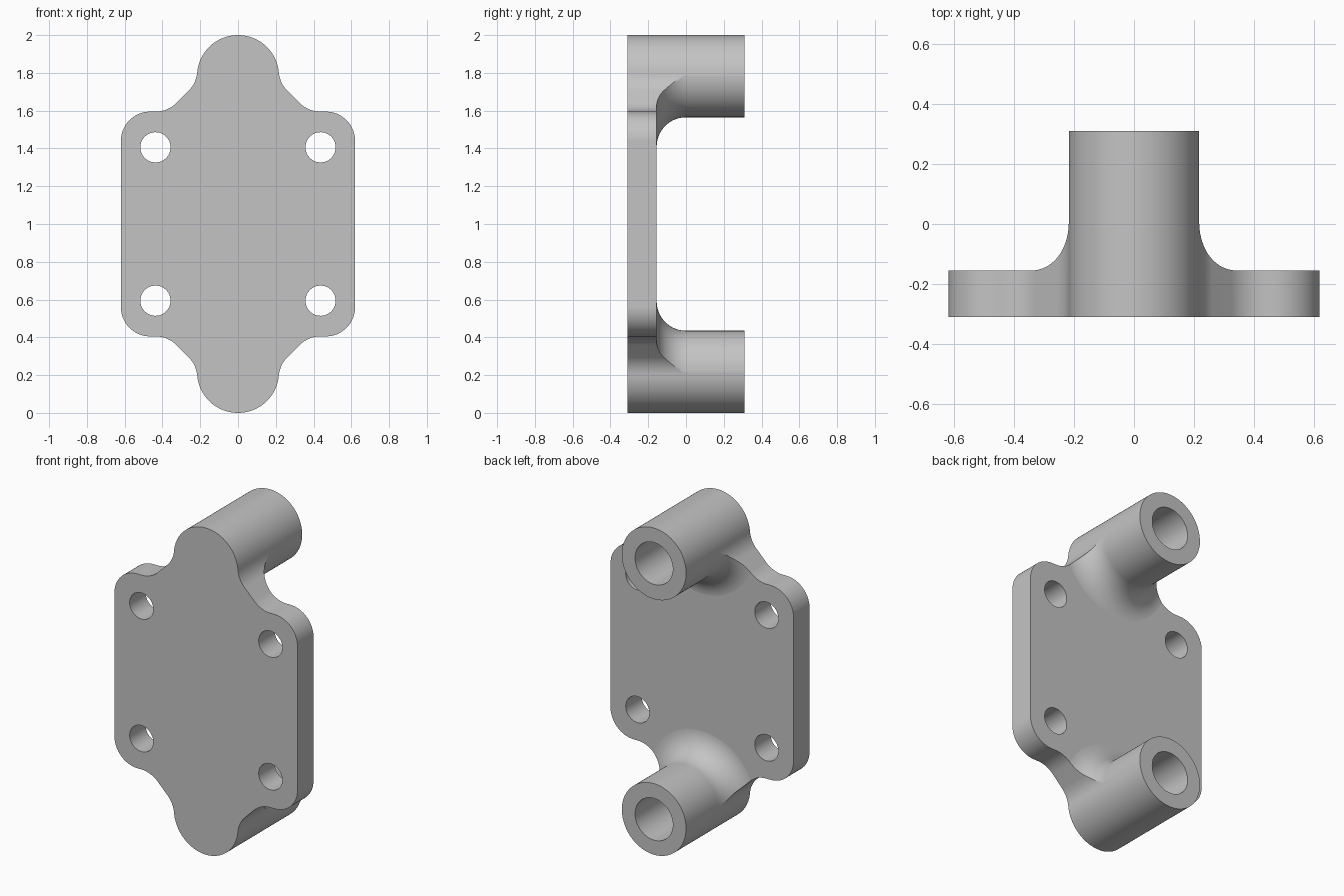
import bpy, bmesh
from math import sin, cos, radians, tau

cube = bpy.data.objects.get("Cube")
if cube:
    bpy.data.objects.remove(cube, do_unlink=True)

R, FILLET, BOSS_Z = 0.217, 0.155, 1.783       # boss radius, blend radius, upper boss height
FRONT, PLATE_BACK, BACK = -0.31, -0.155, 0.31
HALF_W, PLATE_TOP = 0.62, 1.595

grey = bpy.data.materials.new("plain_grey")
grey.use_nodes = True
grey.diffuse_color = (0.55, 0.55, 0.55, 1)
grey.node_tree.nodes["Principled BSDF"].inputs["Base Color"].default_value = (0.55, 0.55, 0.55, 1)


def arc(cx, cz, r, a0, a1, n):
    angles = [radians(a0 + (a1 - a0) * i / n) for i in range(n + 1)]
    return [(cx + r * cos(a), cz + r * sin(a)) for a in angles]


def finish(bm, name):
    bmesh.ops.recalc_face_normals(bm, faces=bm.faces)
    mesh = bpy.data.meshes.new(name)
    bm.to_mesh(mesh)
    bm.free()
    mesh.materials.append(grey)
    obj = bpy.data.objects.new(name, mesh)
    bpy.context.collection.objects.link(obj)
    return obj


def prism(name, points, y0, y1):
    bm = bmesh.new()
    a = [bm.verts.new((x, y0, z)) for x, z in points]
    b = [bm.verts.new((x, y1, z)) for x, z in points]
    bm.faces.new(a)
    bm.faces.new(b)
    for i in range(len(a)):
        bm.faces.new((a[i - 1], a[i], b[i], b[i - 1]))
    return finish(bm, name)


def circle(cx, cz, r, n):
    return arc(cx, cz, r, 0, 360, n)[:-1]


def lathe(name, profile, cz, n=96):
    bm = bmesh.new()
    rings = [[bm.verts.new((r * cos(tau * i / n), y, cz + r * sin(tau * i / n)))
              for i in range(n)] for r, y in profile]
    for p, q in zip(rings, rings[1:]):
        for i in range(n):
            bm.faces.new((p[i - 1], p[i], q[i], q[i - 1]))
    bm.faces.new(rings[0])
    bm.faces.new(rings[-1])
    return finish(bm, name)


def combine(target, other, operation):
    mod = target.modifiers.new(operation.lower(), 'BOOLEAN')
    mod.operation, mod.solver, mod.object = operation, 'EXACT', other
    bpy.context.view_layer.objects.active = target
    bpy.ops.object.modifier_apply(modifier=mod.name)
    bpy.data.objects.remove(other, do_unlink=True)


# Plate outline: one quarter, then mirrored
lean = radians(5)
quarter = arc(0, BOSS_Z, R, 90, 5, 24)
quarter += arc((R + FILLET) * cos(lean), BOSS_Z + (R + FILLET) * sin(lean), FILLET, 185, 225, 8)[1:]
quarter += arc(0.436, PLATE_TOP + FILLET, FILLET, 225, 270, 8)
quarter += arc(HALF_W - FILLET, PLATE_TOP - FILLET, FILLET, 90, 0, 16)
half = quarter + [(x, 2 - z) for x, z in reversed(quarter)]
outline = half + [(-x, z) for x, z in half[-2:0:-1]]

# Oversized slab, joined with the two flared bosses
bracket = prism("mounting_bracket", [(-1, -1), (1, -1), (1, 3), (-1, 3)], -0.4, PLATE_BACK)
flare = arc(R + FILLET, 0, FILLET, 270, 180, 16)
profile = [(R + FILLET, -0.25), (R + FILLET, PLATE_BACK - 0.0005)]
profile += [(r + 0.001, y) for r, y in flare[1:]] + [(R + 0.001, BACK)]
for z in (BOSS_Z, 2 - BOSS_Z):
    combine(bracket, lathe("boss", profile, z), 'UNION')

# Trim everything to the outline
combine(bracket, prism("outline_trim", outline, FRONT, 0.4), 'INTERSECT')

# Blind bores in the bosses and four bolt holes through the plate
for z in (BOSS_Z, 2 - BOSS_Z):
    combine(bracket, prism("bore", circle(0, z, 0.128, 64), PLATE_BACK, 0.5), 'DIFFERENCE')
for sx in (-1, 1):
    for sz in (-1, 1):
        hole = prism("bolt_hole", circle(sx * 0.437, 1 + sz * 0.406, 0.08, 48), -0.5, 0)
        combine(bracket, hole, 'DIFFERENCE')

# Smooth curves, crisp rims
bpy.ops.object.select_all(action='DESELECT')
bracket.select_set(True)
bpy.context.view_layer.objects.active = bracket
bpy.ops.object.shade_smooth_by_angle(angle=radians(30))
weighted = bracket.modifiers.new("flat_faces", 'WEIGHTED_NORMAL')
weighted.keep_sharp = True
